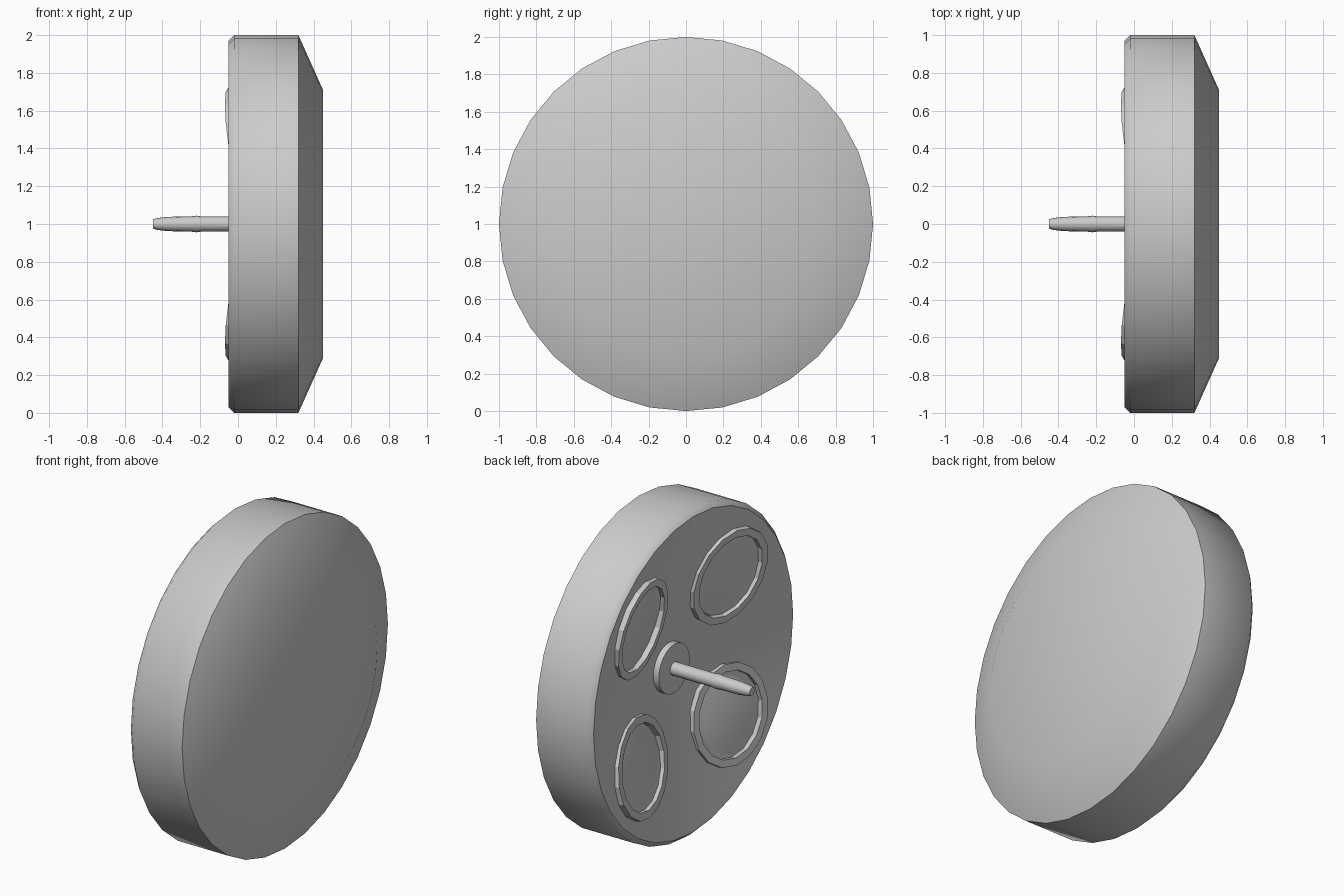
import bpy
import bmesh
from math import cos, sin, pi, radians
from mathutils import Matrix, Vector

if "Cube" in bpy.data.objects:
    bpy.data.objects.remove(bpy.data.objects["Cube"], do_unlink=True)

grey = bpy.data.materials.new("plain grey")
grey.use_nodes = True
GREY = (0.6, 0.6, 0.6, 1)
grey.diffuse_color = GREY
grey.node_tree.nodes["Principled BSDF"].inputs["Base Color"].default_value = GREY


def lathe(name, profile, sides, matrix, angle, closed=False):
    """Turn a profile of (x, radius) points around the local x axis."""
    bm = bmesh.new()
    rings = []
    for x, r in profile:
        if r == 0:
            rings.append([bm.verts.new((x, 0, 0))] * sides)
        else:
            rings.append([bm.verts.new((x, r * sin(2 * pi * i / sides),
                                        r * cos(2 * pi * i / sides)))
                          for i in range(sides)])
    pairs = list(zip(rings, rings[1:]))
    if closed:
        pairs.append((rings[-1], rings[0]))
    for a, b in pairs:
        for i in range(sides):
            j = (i + 1) % sides
            corners = list(dict.fromkeys((a[i], a[j], b[j], b[i])))
            bm.faces.new(corners)
    bmesh.ops.recalc_face_normals(bm, faces=bm.faces)
    mesh = bpy.data.meshes.new(name)
    bm.to_mesh(mesh)
    bm.free()
    mesh.materials.append(grey)
    obj = bpy.data.objects.new(name, mesh)
    bpy.context.collection.objects.link(obj)
    obj.matrix_world = matrix
    bpy.ops.object.select_all(action="DESELECT")
    obj.select_set(True)
    bpy.context.view_layer.objects.active = obj
    bpy.ops.object.shade_smooth_by_angle(angle=radians(angle))
    return obj


centre = Matrix.Translation((0, 0, 1))

# Thick disc: chamfered outer face, bevelled rim and dished inner face
lathe("disc_body", [(0.45, 0), (0.45, 0.71), (0.32, 1), (-0.02, 1), (-0.05, 0.97),
                    (-0.045, 0.94), (0.115, 0.2), (0.125, 0)], 32, centre, 50)

# Central collar and tapered pin
lathe("pin_collar", [(0.15, 0), (0.15, 0.15), (0.08, 0.15), (0.08, 0)], 24, centre, 30)
lathe("pin", [(0.1, 0), (0.1, 0.04), (-0.19, 0.04), (-0.22, 0.044), (-0.25, 0.04),
              (-0.37, 0.038), (-0.43, 0.031), (-0.45, 0.024), (-0.45, 0)], 16, centre, 50)

# Four raised rings with shallow domed pads, tilted to follow the dish
for side, y in (("left", 1), ("right", -1)):
    for level, z in (("upper", 1), ("lower", -1)):
        normal = Vector((-cos(radians(12)), -sin(radians(12)) * y * 0.707,
                         -sin(radians(12)) * z * 0.707))
        turn = Vector((-1, 0, 0)).rotation_difference(normal).to_matrix().to_4x4()
        place = Matrix.Translation((0.027, 0.43 * y, 1 + 0.43 * z)) @ turn
        lathe(f"ring_{level}_{side}", [(0.03, 0.3), (-0.035, 0.3), (-0.035, 0.255),
                                       (0.03, 0.255)], 16, place, 20, closed=True)
        lathe(f"pad_{level}_{side}", [(0.02, 0.26), (-0.004, 0.25), (-0.014, 0.17),
                                      (-0.02, 0.08), (-0.022, 0)], 16, place, 60)
